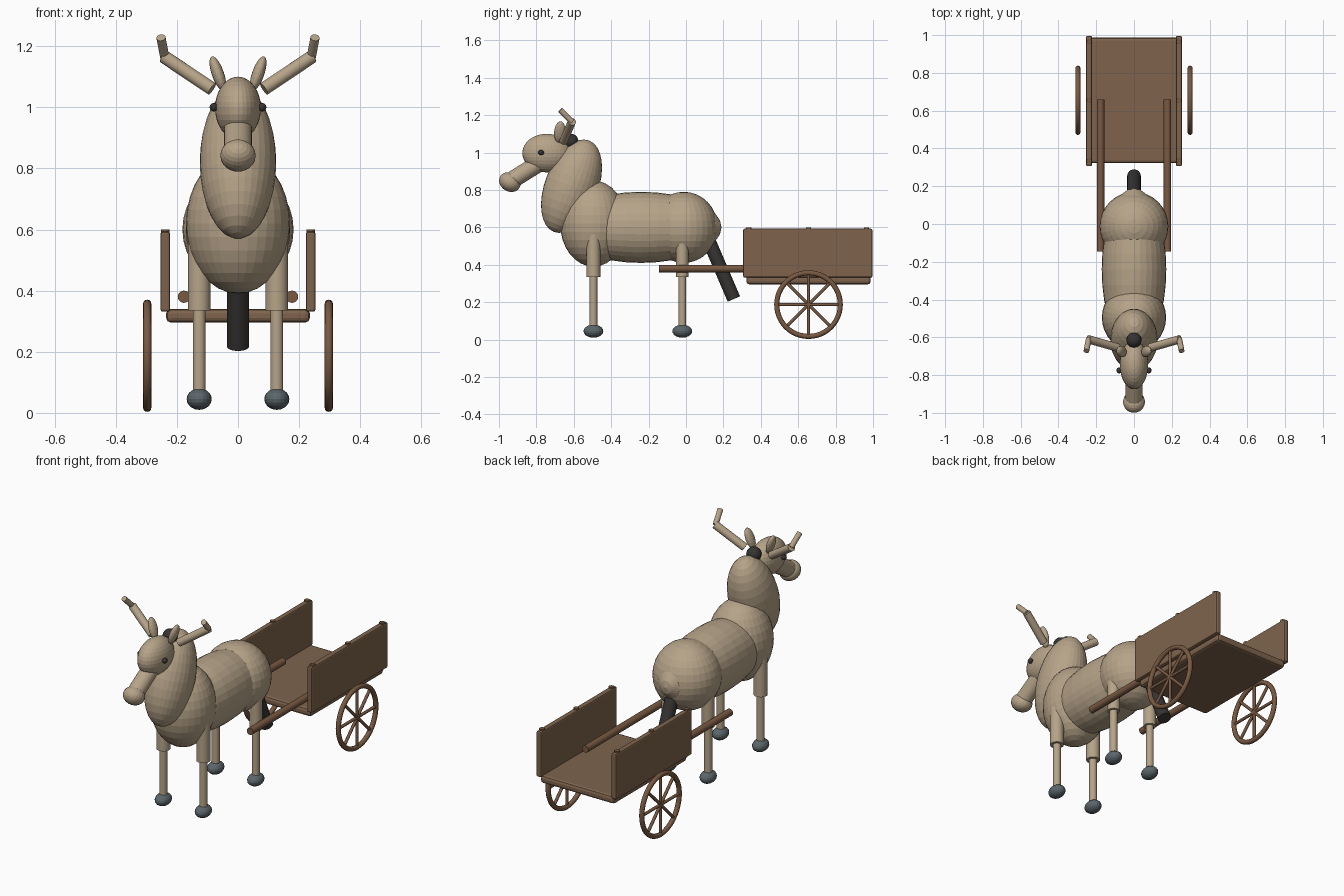
import bpy, math
from mathutils import Vector, Matrix

if "Cube" in bpy.data.objects:
    bpy.data.objects.remove(bpy.data.objects["Cube"], do_unlink=True)


def material(name, r, g, b):
    m = bpy.data.materials.new(name)
    m.use_nodes = True
    m.diffuse_color = (r, g, b, 1)
    m.node_tree.nodes["Principled BSDF"].inputs["Base Color"].default_value = (r, g, b, 1)
    return m


TAN = material("tan hide", 0.47, 0.37, 0.25)
WOOD = material("cart wood", 0.21, 0.127, 0.073)
DARK_WOOD = material("turned wood", 0.19, 0.1, 0.054)
HOOF = material("slate hoof", 0.105, 0.132, 0.145)
DARK = material("charcoal hair", 0.038, 0.035, 0.032)


def finish(name, mat, smooth=False):
    ob = bpy.context.object
    ob.name = name
    ob.data.materials.append(mat)
    if smooth:
        bpy.ops.object.shade_smooth_by_angle(angle=math.radians(40))
    return ob


def blob(name, mat, centre, radii, axis=(0, 0, 1), segs=32):
    """Ellipsoid whose local z follows axis."""
    bpy.ops.mesh.primitive_uv_sphere_add(segments=segs, ring_count=segs // 2)
    ob = finish(name, mat)
    turn = Vector((0, 0, 1)).rotation_difference(Vector(axis)).to_matrix().to_4x4()
    ob.data.transform(turn @ Matrix.Diagonal((*radii, 1)))
    ob.location = centre
    return ob


def rod(name, mat, a, b, r, sides=20):
    """Round bar between two points."""
    a, b = Vector(a), Vector(b)
    bpy.ops.mesh.primitive_cylinder_add(vertices=sides, radius=r, depth=(b - a).length,
                                        location=(a + b) / 2)
    ob = finish(name, mat, True)
    ob.rotation_mode = 'QUATERNION'
    ob.rotation_quaternion = Vector((0, 0, 1)).rotation_difference(b - a)
    return ob


def board(name, centre, size, bevel):
    bpy.ops.mesh.primitive_cube_add(size=1, location=centre)
    ob = finish(name, WOOD)
    ob.data.transform(Matrix.Diagonal((*size, 1)))
    mod = ob.modifiers.new("soft edges", 'BEVEL')
    mod.width, mod.segments = bevel, 2
    return ob


# Body masses
blob("rump", TAN, (0, -0.012, 0.6), (0.182, 0.182, 0.19))
blob("barrel", TAN, (0, -0.24, 0.6), (0.171, 0.19, 0.43), (0, 1, 0))
blob("chest", TAN, (0, -0.495, 0.62), (0.17, 0.178, 0.23))
blob("neck", TAN, (0, -0.612, 0.82), (0.125, 0.1425, 0.262), (0, 0.36, 0.93))

# Head
blob("head", TAN, (0, -0.745, 0.997), (0.075, 0.13, 0.103))
rod("muzzle", TAN, (0, -0.79, 0.94), (0, -0.935, 0.85), 0.046, 24)
blob("nose", TAN, (0, -0.942, 0.842), (0.058, 0.05, 0.06), (0, -0.8, 0.5), 24)
blob("forelock", DARK, (0, -0.615, 1.06), (0.04, 0.04, 0.04), segs=20)
rod("tail", DARK, (0, 0.1, 0.58), (0, 0.256, 0.217), 0.036, 24)

for side, s in (("left", 1), ("right", -1)):
    # Face details and antlers
    blob(side + "_eye", DARK, (s * 0.079, -0.775, 1.0), (0.014, 0.016, 0.014), segs=16)
    blob(side + "_ear", TAN, (s * 0.066, -0.675, 1.11), (0.02, 0.03, 0.06), (s * 0.35, 0.1, 1), 20)
    rod(side + "_antler_beam", TAN, (s * 0.085, -0.655, 1.06), (s * 0.243, -0.61, 1.166), 0.022)
    rod(side + "_antler_tine", TAN, (s * 0.24, -0.61, 1.165), (s * 0.252, -0.672, 1.228), 0.015)

    # Legs
    for end, y, r in (("front", -0.495, 0.037), ("rear", -0.02, 0.034)):
        x = s * 0.127
        leg = side + "_" + end
        rod(leg + "_upper_leg", TAN, (x, y, 0.335), (x, y, 0.6), r, 24)
        rod(leg + "_lower_leg", TAN, (x, y, 0.05), (x, y, 0.35), 0.021)
        blob(leg + "_hoof", HOOF, (x, y, 0.045), (0.041, 0.053, 0.035), segs=20)

    # Cart side with its stakes, and pulling shaft
    board(side + "_cart_side", (s * 0.238, 0.651, 0.462), (0.032, 0.69, 0.262), 0.008)
    for y in (0.335, 0.655, 0.965):
        rod(side + "_stake", DARK_WOOD, (s * 0.238, y, 0.34), (s * 0.238, y, 0.6), 0.0145, 12)
    rod(side + "_shaft", DARK_WOOD, (s * 0.177, -0.145, 0.38), (s * 0.177, 0.66, 0.38), 0.02)

    # Wheel: rim and crossing spokes
    hub = Vector((s * 0.297, 0.655, 0.187))
    bpy.ops.mesh.primitive_torus_add(major_segments=48, minor_segments=12, major_radius=0.17,
                                     minor_radius=0.0135, location=hub,
                                     rotation=(0, math.pi / 2, 0))
    finish(side + "_wheel_rim", DARK_WOOD, True)
    for k in range(4):
        a = k * math.pi / 4
        reach = Vector((0, math.cos(a), math.sin(a))) * 0.17
        rod(side + "_wheel_spoke", DARK_WOOD, hub - reach, hub + reach, 0.0085, 12)

# Cart floor
board("cart_floor", (0, 0.655, 0.318), (0.47, 0.665, 0.045), 0.015)
